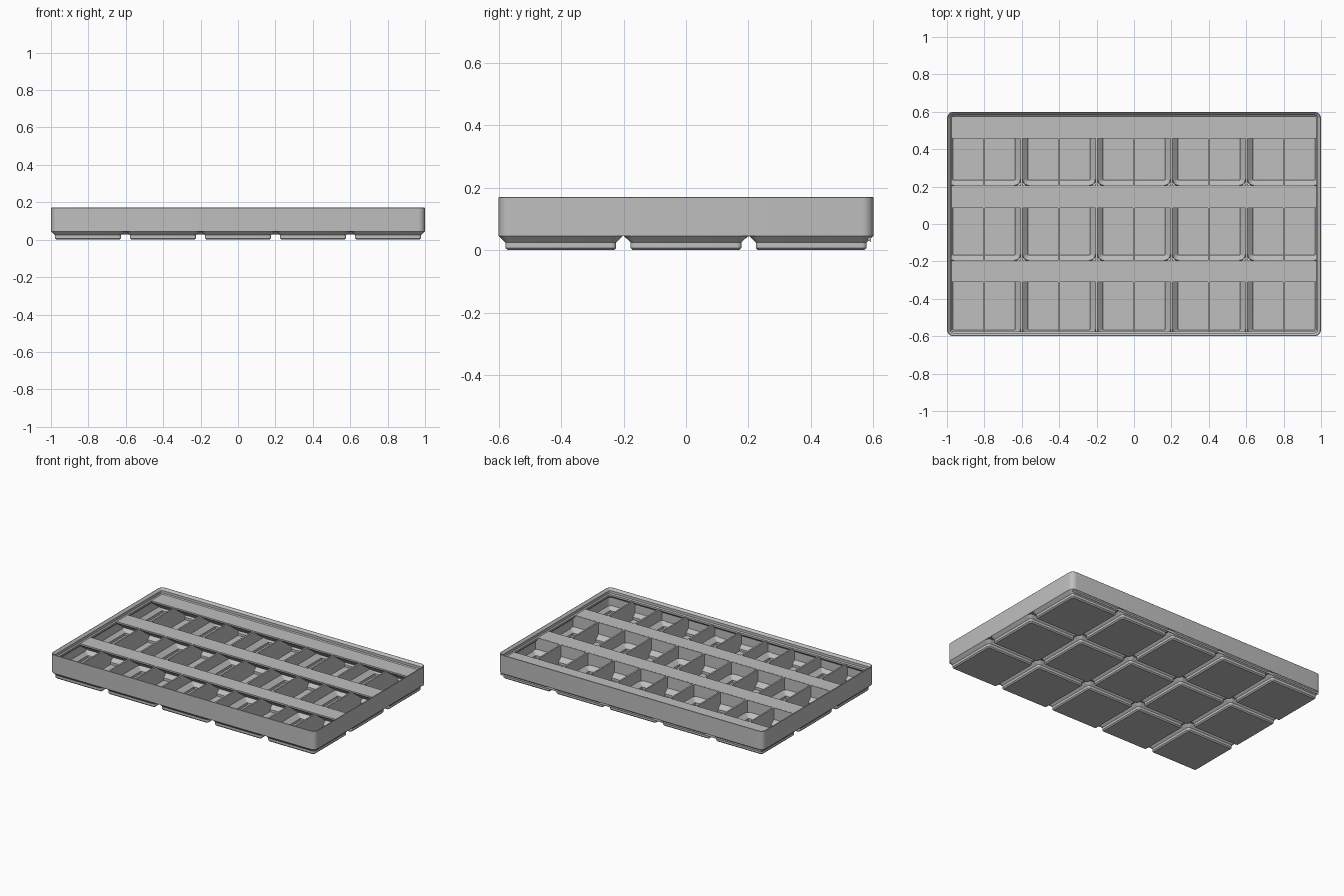
import bpy, bmesh, math

cube = bpy.data.objects.get("Cube")
if cube:
    bpy.data.objects.remove(cube)

PITCH, COLS, ROWS = 0.401, 5, 3
HALF_X, HALF_Y, CELL = 1.0, 0.6, 0.1981
SEAM, DECK, TOP = 0.045, 0.134, 0.171      # foot top, divider top, rim top
WALL, RADIUS = 0.0115, 0.036

grey = bpy.data.materials.new("light grey plastic")
grey.use_nodes = True
colour = (0.52, 0.52, 0.52, 1)
grey.diffuse_color = colour
grey.node_tree.nodes["Principled BSDF"].inputs["Base Color"].default_value = colour


def finish(name, bm, smooth=True):
    bmesh.ops.recalc_face_normals(bm, faces=bm.faces)
    mesh = bpy.data.meshes.new(name)
    bm.to_mesh(mesh)
    bm.free()
    mesh.materials.append(grey)
    obj = bpy.data.objects.new(name, mesh)
    bpy.context.collection.objects.link(obj)
    if smooth:
        bpy.ops.object.select_all(action="DESELECT")
        obj.select_set(True)
        bpy.context.view_layer.objects.active = obj
        bpy.ops.object.shade_smooth_by_angle(angle=math.radians(30))
    return obj


def rounded_loop(bm, cx, cy, hx, hy, r, z, steps=6):
    """Ring of vertices around a rounded rectangle."""
    ring = []
    for q, (sx, sy) in enumerate(((1, 1), (-1, 1), (-1, -1), (1, -1))):
        for i in range(steps + 1):
            a = (q + i / steps) * math.pi / 2
            ring.append(bm.verts.new((cx + sx * (hx - r) + r * math.cos(a),
                                      cy + sy * (hy - r) + r * math.sin(a), z)))
    return ring


def loft(bm, cx, cy, hx, hy, profile, closed):
    """Skin rounded rectangles given as (inset, height) pairs."""
    rings = [rounded_loop(bm, cx, cy, hx - d, hy - d, max(RADIUS - d, 0.004), z)
             for d, z in profile]
    pairs = list(zip(rings, rings[1:]))
    if closed:
        pairs.append((rings[-1], rings[0]))
    else:
        bm.faces.new(rings[0])
        bm.faces.new(rings[-1])
    for a, b in pairs:
        for i in range(len(a)):
            j = (i + 1) % len(a)
            bm.faces.new((a[i], a[j], b[j], b[i]))


def box(bm, x0, x1, y0, y1, z0, z1):
    prism(bm, x0, x1, [(y0, z0), (y1, z0), (y1, z1), (y0, z1)])


def prism(bm, x0, x1, profile):
    """Extrude a (y, z) profile along x."""
    a, b = ([bm.verts.new((x, y, z)) for y, z in profile] for x in (x0, x1))
    bm.faces.new(a)
    bm.faces.new(b)
    for i in range(len(a)):
        j = (i + 1) % len(a)
        bm.faces.new((a[i], a[j], b[j], b[i]))


col_x = [(i - (COLS - 1) / 2) * PITCH for i in range(COLS)]
row_y = [(j - (ROWS - 1) / 2) * PITCH for j in range(ROWS)]
seam_x = [x + PITCH / 2 for x in col_x[:-1]]
seam_y = [y + PITCH / 2 for y in row_y[:-1]]

# Outer wall with the stepped stacking rim
bm = bmesh.new()
loft(bm, 0, 0, HALF_X, HALF_Y,
     [(0, SEAM), (0, TOP - 0.002), (0.002, TOP), (0.004, TOP), (0.018, 0.157),
      (0.018, 0.14), (0.0248, DECK), (0.0248, 0.122), (0.01, 0.107), (0.01, SEAM)], True)
finish("outer_wall", bm)

# Hollow feet: stepped outside, then over the edge and down to the pocket floor
foot = [(0.0284, 0), (0.0205, 0.0076), (0.0205, 0.0248), (0, SEAM),
        (0.004, 0.056), (0.032, 0.028), (0.032, 0.0115)]
for x in col_x:
    for y in row_y:
        bm = bmesh.new()
        loft(bm, x, y, CELL, CELL, foot, False)
        finish("foot", bm)

# Walls between rows and columns
bm = bmesh.new()
for y in seam_y:
    box(bm, -0.992, 0.992, y - WALL / 2, y + WALL / 2, SEAM, DECK)
finish("row_walls", bm, False)
bm = bmesh.new()
for x in seam_x:
    box(bm, x - WALL / 2, x + WALL / 2, -0.592, 0.592, SEAM, DECK)
finish("column_walls", bm, False)

# Small plates closing the gaps where foot corners meet
bm = bmesh.new()
for x in seam_x + [-0.986, 0.986]:
    for y in seam_y + [-0.586, 0.586]:
        if abs(x) < 0.9 or abs(y) < 0.5:
            box(bm, x - 0.012, x + 0.012, y - 0.012, y + 0.012, SEAM, 0.05)
finish("corner_plates", bm, False)

# Thin divider through the middle of each foot, following its pocket
bm = bmesh.new()
side = [(0.167, 0.008), (0.167, 0.026), (0.196, 0.054), (0.196, DECK)]
for x in col_x:
    for y in row_y:
        outline = [(y + d, z) for d, z in side] + [(y - d, z) for d, z in reversed(side)]
        prism(bm, x - 0.005, x + 0.005, outline)
finish("middle_dividers", bm, False)

# Label shelves along the back of every row, sloped underneath
bm = bmesh.new()
for front, back in zip((-0.31, 0.085, 0.458), seam_y + [0.592]):
    drop = (back - front) * math.tan(math.radians(36))
    prism(bm, -0.985, 0.985, [(front, DECK + 0.0004), (back, DECK + 0.0004),
                              (back, DECK - 0.01 - drop), (front, DECK - 0.01)])
finish("label_shelves", bm, False)
